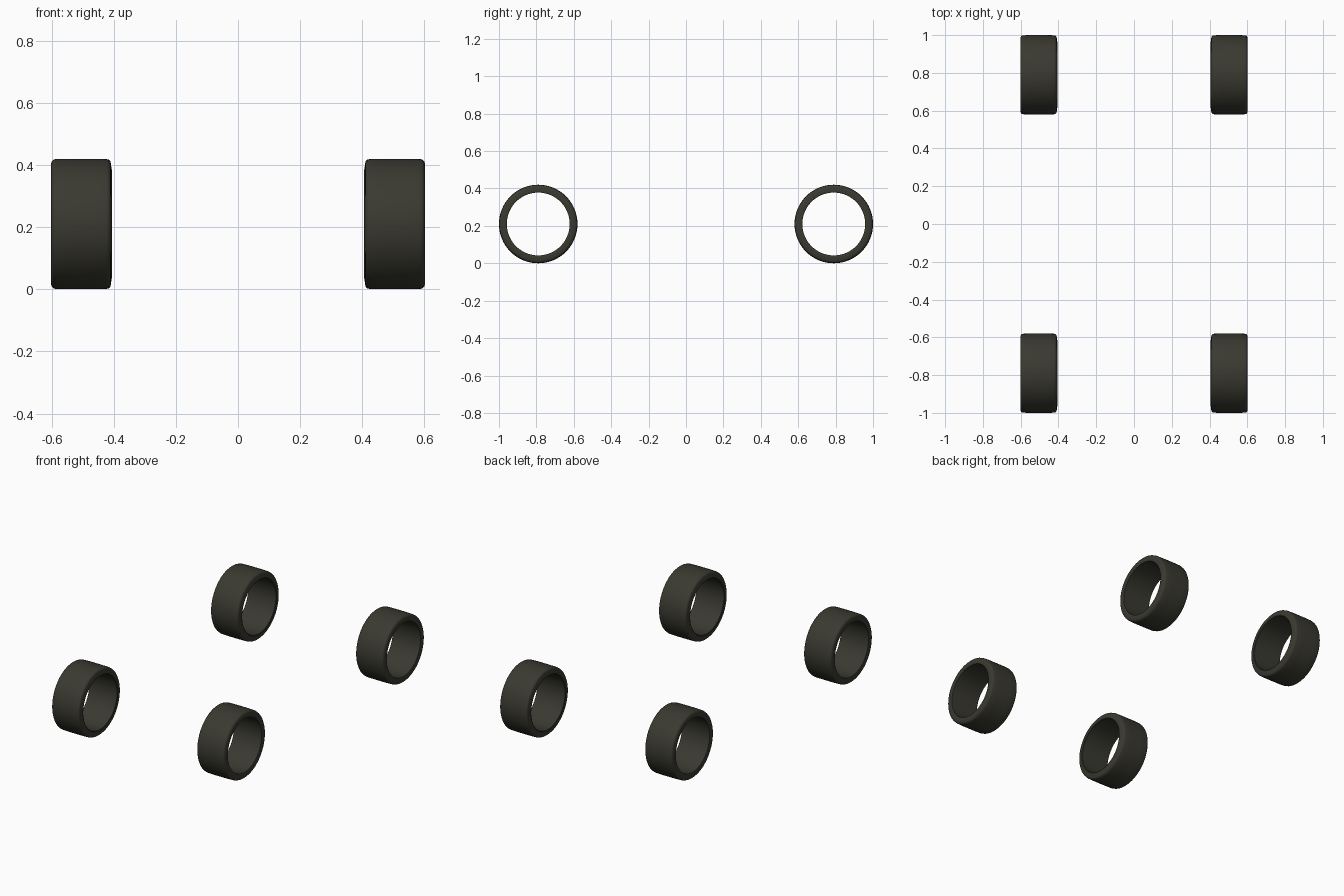
import bpy, bmesh, math

if "Cube" in bpy.data.objects:
    bpy.data.objects.remove(bpy.data.objects["Cube"])

R, HALF_Y, SEG = 0.21, 0.79, 64

rubber = bpy.data.materials.new("dark_rubber")
rubber.diffuse_color = (0.042, 0.041, 0.030, 1.0)
rubber.use_nodes = True
rubber.node_tree.nodes["Principled BSDF"].inputs["Base Color"].default_value = rubber.diffuse_color

# Closed tyre cross-section as (x from inboard to outboard, radius)
PROFILE = [
    (0.407, 0.168), (0.405, 0.172), (0.407, 0.178), (0.409, 0.194),
    (0.411, 0.202), (0.416, 0.207), (0.424, 0.209), (0.465, 0.210),
    (0.545, 0.210), (0.586, 0.209), (0.594, 0.207), (0.599, 0.202),
    (0.602, 0.194), (0.602, 0.178), (0.602, 0.172), (0.600, 0.168),
]


def tyre(name, side, y):
    """Spin the section around the axle; side mirrors it left or right."""
    bm = bmesh.new()
    rings = []
    for i in range(SEG):
        a = 2 * math.pi * i / SEG
        rings.append([bm.verts.new((side * x, y + r * math.cos(a), R + r * math.sin(a)))
                      for x, r in PROFILE])
    n = len(PROFILE)
    for i in range(SEG):
        a, b = rings[i], rings[(i + 1) % SEG]
        for j in range(n):
            k = (j + 1) % n
            bm.faces.new((a[j], a[k], b[k], b[j]))
    bmesh.ops.recalc_face_normals(bm, faces=bm.faces)
    mesh = bpy.data.meshes.new(name)
    bm.to_mesh(mesh)
    bm.free()
    mesh.materials.append(rubber)
    ob = bpy.data.objects.new(name, mesh)
    bpy.context.collection.objects.link(ob)
    bpy.ops.object.select_all(action='DESELECT')
    ob.select_set(True)
    bpy.context.view_layer.objects.active = ob
    bpy.ops.object.shade_smooth_by_angle(angle=math.radians(40))


# Four tyres, one at each corner
for end, y in (("front", -HALF_Y), ("rear", HALF_Y)):
    for label, side in (("left", -1), ("right", 1)):
        tyre(f"{end}_{label}_tyre", side, y)
